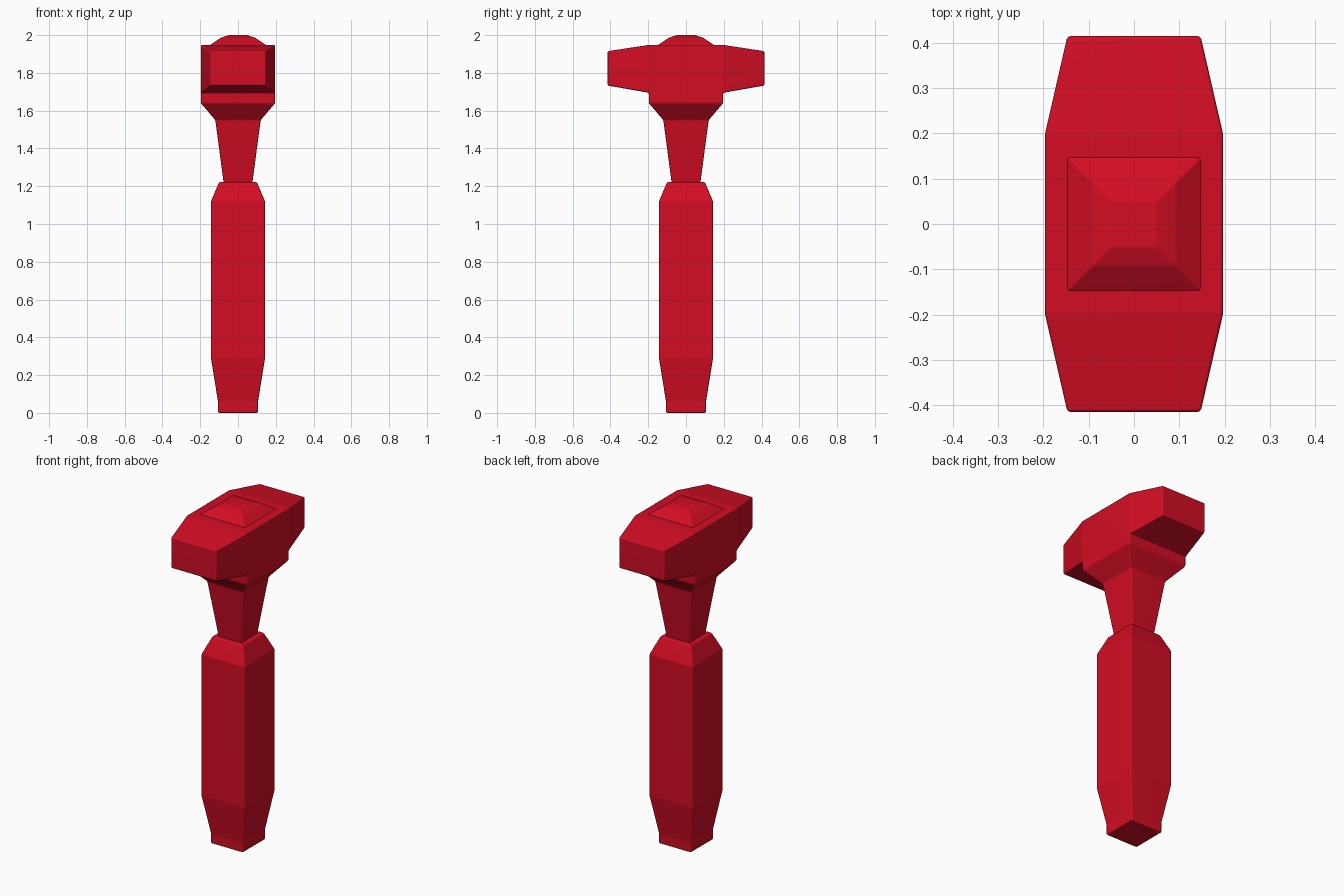
import bpy, bmesh

if "Cube" in bpy.data.objects:
    bpy.data.objects.remove(bpy.data.objects["Cube"], do_unlink=True)

red = bpy.data.materials.new("red")
red.use_nodes = True
red.diffuse_color = (0.65, 0.004, 0.017, 1)
red.node_tree.nodes["Principled BSDF"].inputs["Base Color"].default_value = red.diffuse_color


def square_loft(profile):
    """Stack square rings given as (half width, height) and cap both ends."""
    bm = bmesh.new()
    rings = [[bm.verts.new((sx * w, sy * w, z))
              for sx, sy in ((-1, -1), (1, -1), (1, 1), (-1, 1))] for w, z in profile]
    for low, high in zip(rings, rings[1:]):
        for i in range(4):
            j = (i + 1) % 4
            bm.faces.new((low[i], low[j], high[j], high[i]))
    bm.faces.new(rings[0][::-1])
    bm.faces.new(rings[-1])
    return bm


def finish(name, bm, bevel):
    """Turn the mesh into a softly bevelled, smooth shaded object."""
    bm.normal_update()
    mesh = bpy.data.meshes.new(name)
    bm.to_mesh(mesh)
    bm.free()
    mesh.materials.append(red)
    obj = bpy.data.objects.new(name, mesh)
    bpy.context.collection.objects.link(obj)
    mod = obj.modifiers.new("soft_edges", "BEVEL")
    mod.width = bevel
    mod.segments = 2
    mod.limit_method = "ANGLE"
    mod.angle_limit = 0.12
    for face in mesh.polygons:
        face.use_smooth = True
    normals = obj.modifiers.new("even_shading", "WEIGHTED_NORMAL")
    normals.keep_sharp = True
    return obj


# Grip with tapered foot and shoulder
finish("handle", square_loft([(0.106, 0), (0.106, 0.06), (0.143, 0.29),
                              (0.143, 1.12), (0.1, 1.222)]), 0.008)

# Flared neck and head, with a tapered striking end pulled out front and back
head = square_loft([(0.075, 1.21), (0.12, 1.55), (0.197, 1.64), (0.197, 1.695), (0.197, 1.948)])
head.normal_update()
ends = [f for f in head.faces
        if abs(f.normal.y) > 0.9 and f.calc_center_median().z > 1.7]
for face in ends:
    side = 1 if face.normal.y > 0 else -1
    end = bmesh.ops.extrude_discrete_faces(head, faces=[face])["faces"][0]
    for v in end.verts:
        v.co.x *= 0.147 / 0.197
        v.co.y = side * 0.415
        v.co.z = 1.915 if v.co.z > 1.8 else 1.733
finish("neck_and_head", head, 0.007)

# Raised pommel on top of the head
finish("top_cap", square_loft([(0.15, 1.94), (0.148, 1.948), (0.092, 1.985), (0.05, 2.0)]), 0.008)
